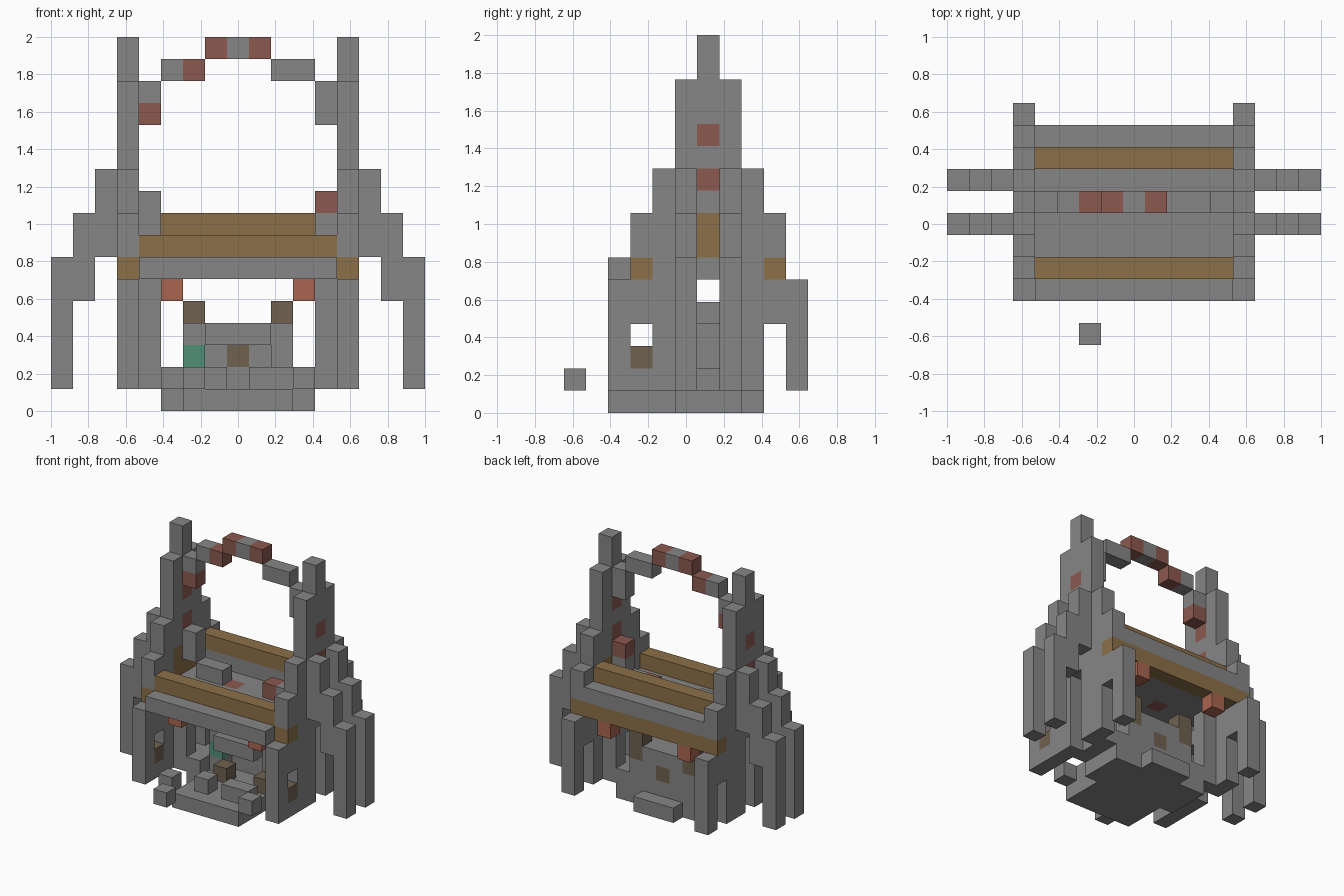
import bpy, bmesh
from mathutils import Vector

U = 2 / 17  # block size
cube = bpy.data.objects.get("Cube")
if cube:
    bpy.data.objects.remove(cube)

COLOURS = {
    "stone_grey": (0.24, 0.24, 0.24),
    "dull_red": (0.26, 0.10, 0.08),
    "lamp_orange": (0.40, 0.13, 0.08),
    "wood_brown": (0.26, 0.16, 0.065),
    "dark_brown": (0.16, 0.12, 0.08),
    "teal": (0.08, 0.28, 0.19),
}
NAMES = list(COLOURS)
GREY, RED, LAMP, WOOD, DARK, TEAL = range(6)
mats = []
for name, rgb in COLOURS.items():
    m = bpy.data.materials.new(name)
    m.use_nodes = True
    m.diffuse_color = (*rgb, 1)
    m.node_tree.nodes["Principled BSDF"].inputs["Base Color"].default_value = (*rgb, 1)
    mats.append(m)

cells = {}  # (x, y, z) -> (part, colour)


def span(v):
    return range(v[0], v[1] + 1) if isinstance(v, tuple) else (v,)


def fill(part, xs, ys, zs, colour=GREY):
    """Fill an inclusive block range; a later fill replaces an earlier one."""
    for x in span(xs):
        for y in span(ys):
            for z in span(zs):
                cells[x, y, z] = (part, colour)


def both(part, xs, ys, zs, colour=GREY):
    """Fill on the left side and mirror to the right."""
    fill("left_" + part, xs, ys, zs, colour)
    mx = (-xs[1], -xs[0]) if isinstance(xs, tuple) else -xs
    fill("right_" + part, mx, ys, zs, colour)


# Side towers: stepped walls, open arches at the bottom
for step, (low, high) in enumerate([(6, 16), (1, 14), (1, 10), (4, 8), (1, 5)]):
    for y in {1 - step, 1 + step}:
        both("tower", 5, y, (low, high))
both("tower", 5, -2, 1)
both("tower", 5, -2, 2, DARK)
both("tower", 5, (0, 2), (7, 8), WOOD)
for y in (-2, 4):
    both("tower", 5, y, 6, WOOD)
for z in (10, 12):
    both("tower", 5, 1, z, RED)

# Flying buttresses
for y in (0, 2):
    both("buttress", 6, y, (7, 10))
    both("buttress", 7, y, (5, 8))
    both("buttress", 8, y, (1, 6))

# Inner pillars beside the doorways
for y in (0, 2):
    both("pillar", 4, y, (1, 5))
both("pillar", 4, 1, 1)
both("pillar", 4, 1, 4)
both("pillar", 3, (0, 2), 1)

# Deck with stepped beams
fill("deck", (-4, 4), (-3, 3), 6)
fill("front_beam", (-4, 4), -2, 7, WOOD)
fill("back_fascia", (-4, 4), 4, 6, WOOD)
fill("back_ledge", (-4, 4), 4, 7)
fill("back_beam", (-4, 4), 3, 7)
fill("back_beam", (-4, 4), 3, 8, WOOD)

# Upright ring
fill("ring_top", (-1, 1), 1, 16, RED)
fill("ring_top", 0, 1, 16)
both("ring_shoulder", (2, 3), 1, 15)
fill("right_ring_shoulder", -2, 1, 15, RED)
both("ring_upper_side", 4, 1, (13, 14))
fill("right_ring_upper_side", -4, 1, 13, RED)
both("ring_lower_side", 4, 1, (8, 9))
fill("left_ring_lower_side", 4, 1, 9, RED)
both("ring_foot", (2, 3), 1, 7)
fill("left_ring_foot", 2, 1, 7, RED)
fill("deck", -1, 1, 6, RED)

# Hanging lamps
for y, end in ((-2, "front_lamp"), (4, "back_lamp")):
    both(end, 3, y, 5, LAMP)

# Rounded floor
fill("floor", (-2, 2), (-3, 2), 0)
fill("floor", (-3, 3), (0, 2), 0)
fill("floor", (-1, 1), 3, 0)

# Hearth in the middle
fill("hearth", (-2, 2), 2, (1, 3))
both("hearth_side", 2, 1, (1, 3))
fill("right_hearth_side", -2, 1, 2, TEAL)
fill("hearth_shelf", (-1, 1), (0, 1), 3)
fill("hearth", 0, 2, 2, DARK)
both("hearth_post", 2, 2, (3, 4), DARK)

# Loose blocks on the floor and in front
both("front_block", 3, -3, 1)
fill("right_step", -1, -2, 1)
fill("left_step", (1, 2), -2, 1)
fill("right_stool", -1, 0, 1, DARK)
fill("left_stool", 2, 0, 1, DARK)
fill("stepping_stone", -2, -5, 1)

# Turn each part into a mesh of its exposed block faces
AXES = [Vector(a) for a in ((1, 0, 0), (0, 1, 0), (0, 0, 1))]


def build(part):
    bm = bmesh.new()
    used = []
    for cell, (owner, colour) in cells.items():
        if owner != part:
            continue
        centre = Vector(cell) + AXES[2] * 0.5
        for i in range(3):
            for sign in (1, -1):
                n = AXES[i] * sign
                if tuple(int(c) for c in Vector(cell) + n) in cells:
                    continue
                a, b = AXES[(i + 1) % 3], AXES[(i + 2) % 3] * sign
                corners = (a + b, b - a, -a - b, a - b)
                f = bm.faces.new([bm.verts.new((centre + (n + c) / 2) * U) for c in corners])
                if colour not in used:
                    used.append(colour)
                f.material_index = used.index(colour)
    bmesh.ops.remove_doubles(bm, verts=bm.verts, dist=0.001)
    mesh = bpy.data.meshes.new(part)
    bm.to_mesh(mesh)
    bm.free()
    for colour in used:
        mesh.materials.append(mats[colour])
    bpy.context.collection.objects.link(bpy.data.objects.new(part, mesh))


for part in sorted({owner for owner, _ in cells.values()}):
    build(part)
